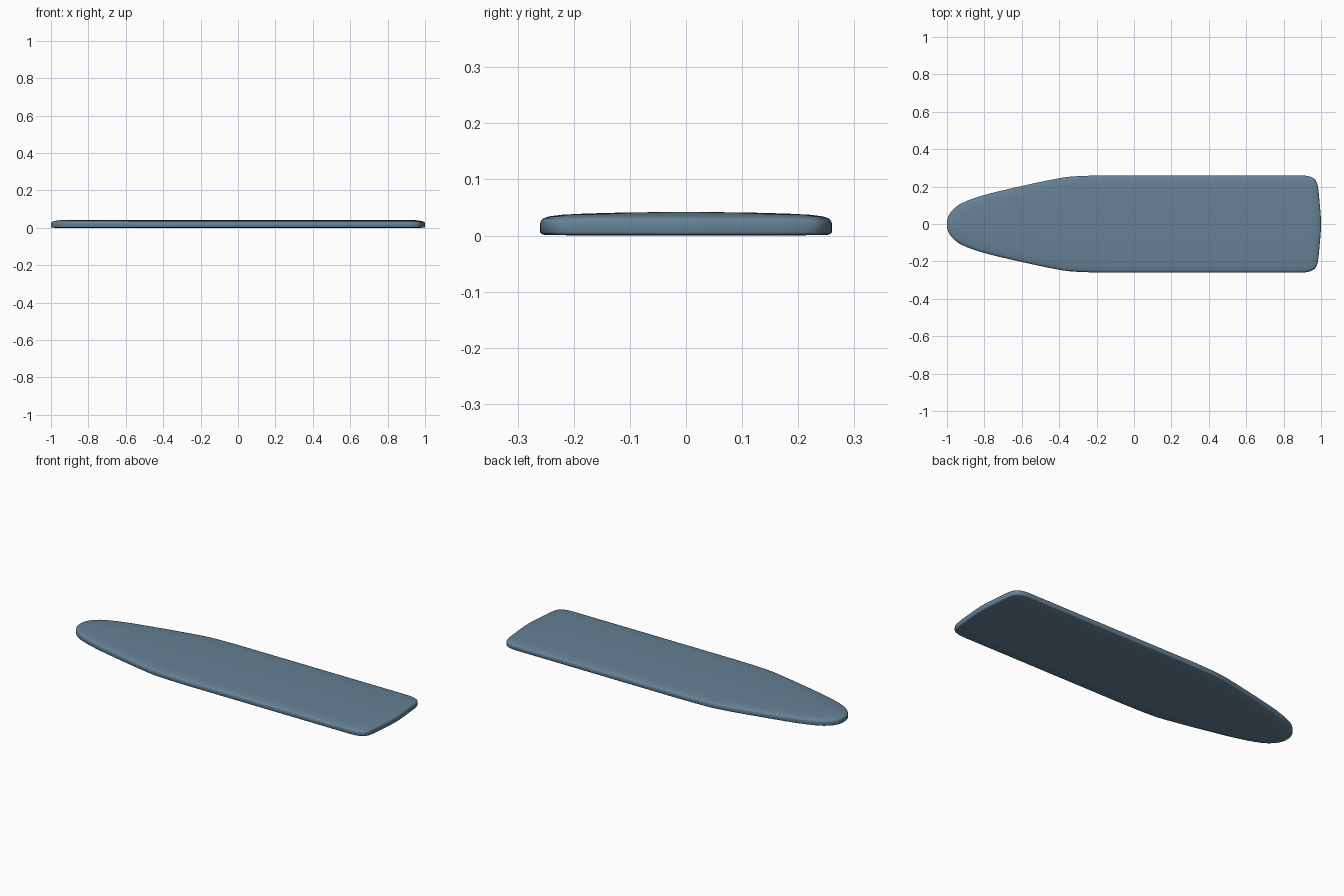
import bpy, bmesh
from mathutils import Vector
from mathutils.geometry import interpolate_bezier

if "Cube" in bpy.data.objects:
    bpy.data.objects.remove(bpy.data.objects["Cube"])

# Half outline of the board, nose to tail
half = [(-1, 0), (-.994, .037), (-.97, .075), (-.92, .112), (-.8, .155), (-.6, .203),
        (-.42, .241), (-.34, .253), (-.2, .259), (0, .26), (.45, .26), (.88, .26),
        (.935, .255), (.968, .238), (.982, .205), (.991, .13), (1, 0)]
pts = [Vector((x, y, 0)) for x, y in half]


def mirror(v):
    return Vector((v.x, -v.y, 0))


# Smooth the outline through its points
ext = [mirror(pts[1])] + pts + [mirror(pts[-2])]
side = []
for i in range(1, len(ext) - 2):
    a, b = ext[i], ext[i + 1]
    length = (b - a).length
    ta = (b - ext[i - 1]).normalized() * length / 3
    tb = (ext[i + 2] - a).normalized() * length / 3
    side += interpolate_bezier(a, a + ta, b - tb, b, 5)[:-1]
side.append(pts[-1])
for v in side:
    v.y = min(v.y, .26)
outline = side + [mirror(v) for v in reversed(side[1:-1])]
n = len(outline)

# Cross-section from underside to crown: width scale, end inset, height
section = [(.70, .030, 0), (.97, .004, .001), (.99, .001, .003), (1, 0, .006),
           (1, 0, .022), (.993, .001, .027), (.975, .004, .031), (.94, .010, .034),
           (.85, .022, .037), (.7, .034, .039), (.5, .045, .0405), (.25, .055, .0415)]

bm = bmesh.new()
rings = [[bm.verts.new((v.x * (1 - e), v.y * s, z)) for v in outline]
         for s, e, z in section]
for lo, hi in zip(rings, rings[1:]):
    for i in range(n):
        j = (i + 1) % n
        bm.faces.new((lo[i], lo[j], hi[j], hi[i]))

# Close the underside and the crown with strips across the width
for ring in (rings[0], rings[-1]):
    for i in range(n // 2):
        quad = [ring[i], ring[i + 1], ring[-i - 1], ring[-i % n]]
        quad = list(dict.fromkeys(quad))
        bm.faces.new(quad)
bmesh.ops.recalc_face_normals(bm, faces=bm.faces)

mesh = bpy.data.meshes.new("board")
bm.to_mesh(mesh)
bm.free()
board = bpy.data.objects.new("board", mesh)
bpy.context.collection.objects.link(board)

# Blue-grey finish
mat = bpy.data.materials.new("blue_grey")
mat.diffuse_color = (.13, .22, .30, 1)
mat.use_nodes = True
mat.node_tree.nodes["Principled BSDF"].inputs["Base Color"].default_value = mat.diffuse_color
mesh.materials.append(mat)

bpy.context.view_layer.objects.active = board
board.select_set(True)
bpy.ops.object.shade_smooth_by_angle(angle=0.8)
